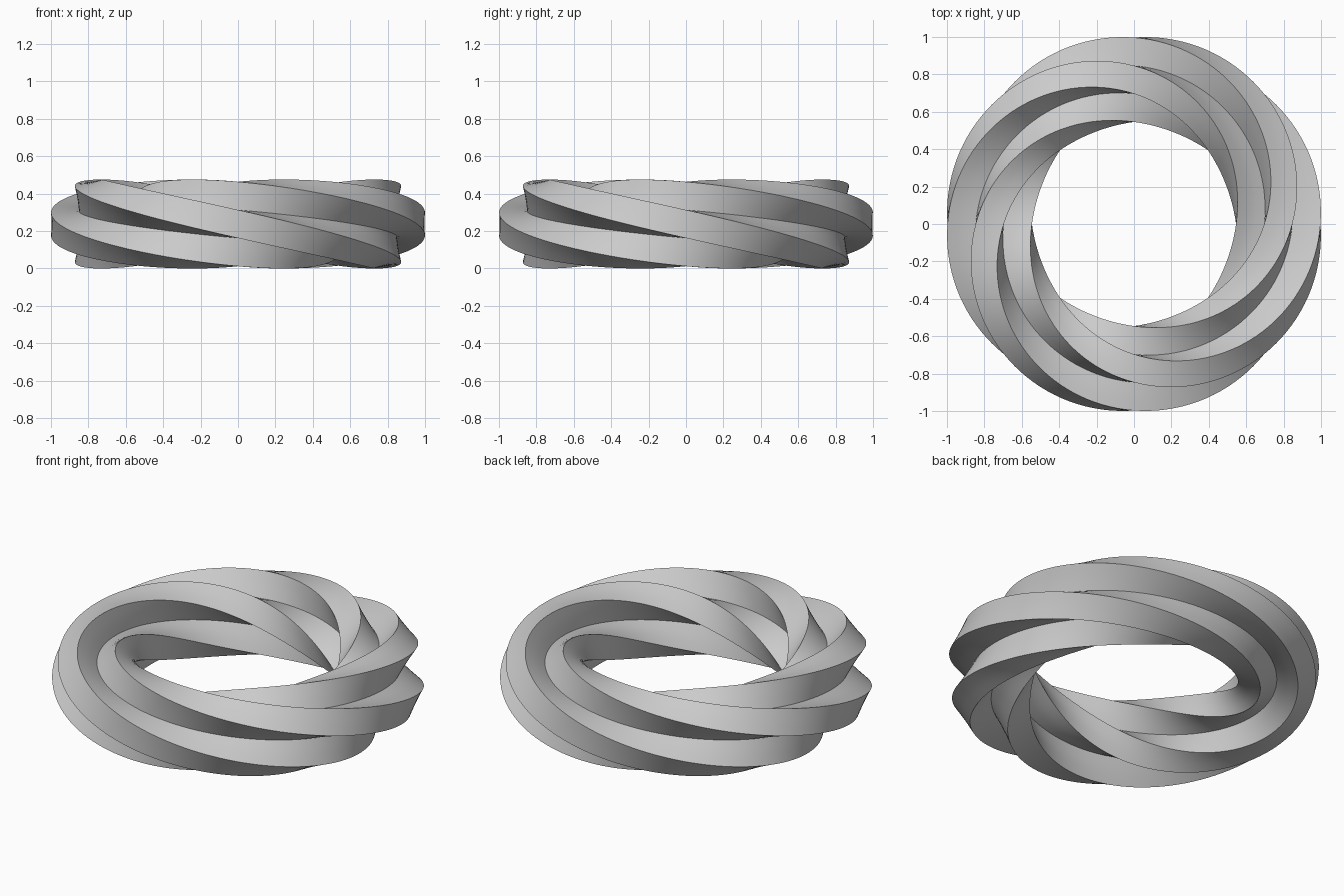
import bpy, bmesh
from math import sin, cos, pi, radians
from mathutils import Vector

if "Cube" in bpy.data.objects:
    bpy.data.objects.remove(bpy.data.objects["Cube"])

RING_R = 0.771      # radius of the ring's centre line
REACH = 0.2255      # length of each arm of the plus-shaped section
HALF = REACH / 3    # half width of each arm
MID_Z = 0.2375      # height of the centre line
STEPS = 144         # sections around the ring
CUTS = 3            # pieces along each side of the section


def plus_section():
    """Outline of a plus sign, each side split into short pieces."""
    arm = [Vector((HALF, -HALF)), Vector((REACH, -HALF)), Vector((REACH, HALF))]
    corners = []
    for k in range(4):
        c, s = round(cos(k * pi / 2)), round(sin(k * pi / 2))
        corners += [Vector((p.x * c - p.y * s, p.x * s + p.y * c)) for p in arm]
    n = len(corners)
    return [corners[i].lerp(corners[(i + 1) % n], j / CUTS)
            for i in range(n) for j in range(CUTS)]


# Twisted ring: the section makes one full turn while going round once
section = plus_section()
bm = bmesh.new()
rings = []
for i in range(STEPS):
    phi = 2 * pi * i / STEPS
    c, s = cos(-phi), sin(-phi)
    ring = []
    for p in section:
        r = RING_R + p.x * c - p.y * s
        z = MID_Z + p.x * s + p.y * c
        ring.append(bm.verts.new((r * cos(phi), r * sin(phi), z)))
    rings.append(ring)

m = len(section)
for i in range(STEPS):
    a, b = rings[i], rings[(i + 1) % STEPS]
    for j in range(m):
        k = (j + 1) % m
        bm.faces.new((a[j], a[k], b[k], b[j]))
bmesh.ops.recalc_face_normals(bm, faces=bm.faces[:])

mesh = bpy.data.meshes.new("twisted_ring")
bm.to_mesh(mesh)
bm.free()
obj = bpy.data.objects.new("twisted_ring", mesh)
bpy.context.collection.objects.link(obj)

# Smooth along the ring, sharp along the arm edges
bpy.context.view_layer.objects.active = obj
obj.select_set(True)
bpy.ops.object.shade_smooth_by_angle(angle=radians(35))
